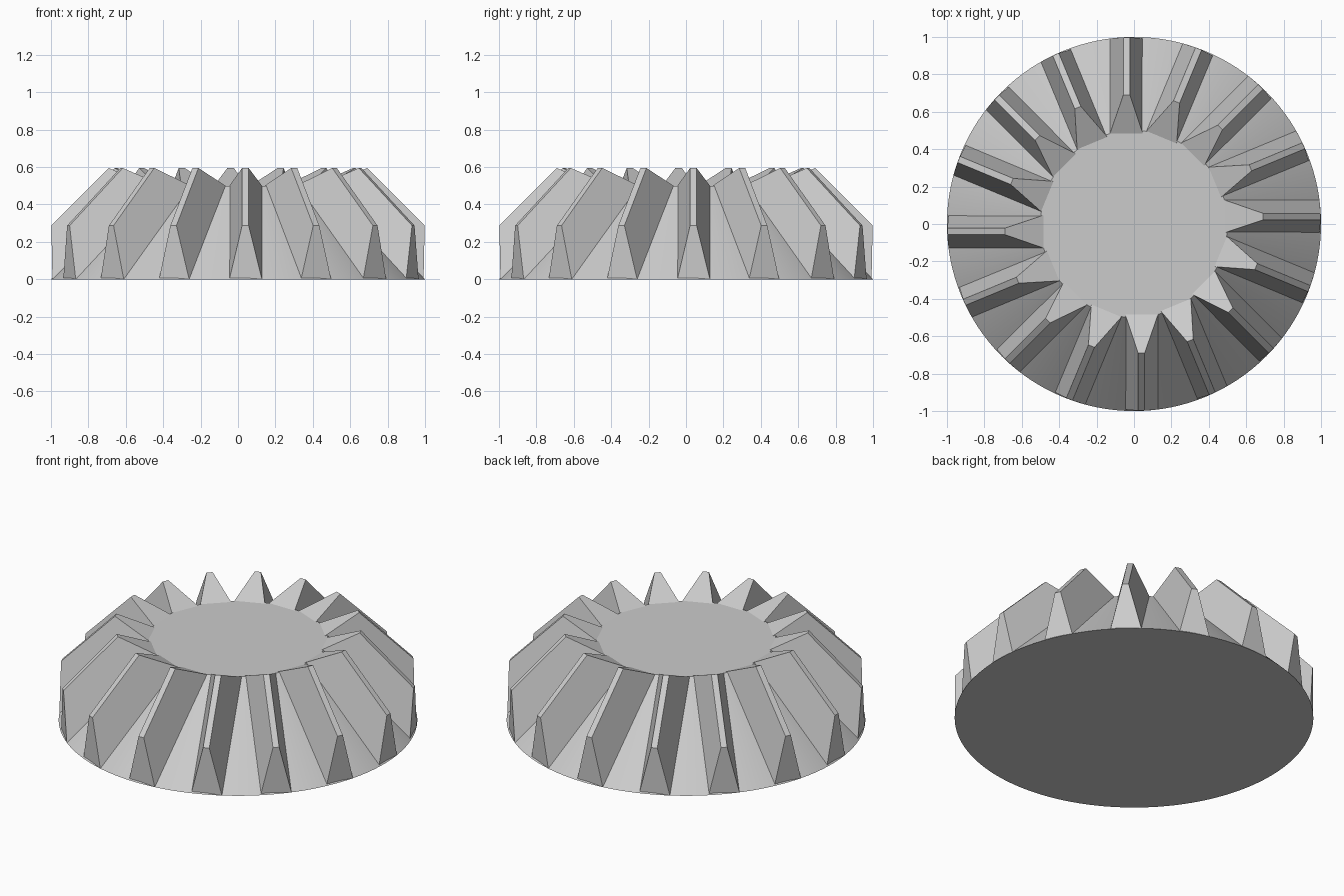
import bpy, bmesh, math
from mathutils import Matrix

default_cube = bpy.data.objects.get("Cube")
if default_cube:
    bpy.data.objects.remove(default_cube, do_unlink=True)

TEETH = 16
GREY = (0.6, 0.6, 0.6, 1.0)

metal = bpy.data.materials.new("plain_grey")
metal.use_nodes = True
metal.diffuse_color = GREY
metal.node_tree.nodes["Principled BSDF"].inputs["Base Color"].default_value = GREY

# Gear body: truncated cone with a flat top and base
bpy.ops.mesh.primitive_cone_add(vertices=128, radius1=1.0, radius2=0.5,
                                depth=0.5, location=(0, 0, 0.25))
body = bpy.context.object
body.name = "gear_body"
body.data.materials.append(metal)
bpy.ops.object.shade_smooth_by_angle(angle=math.radians(30))

# Tooth sections from the rim inwards: left x, right x, y, z
SECTIONS = [
    (-0.046, 0.128, -0.992, 0.0),     # outer foot
    (0.022, 0.057, -0.998, 0.287),    # outer end of the land
    (0.022, 0.057, -0.69, 0.595),     # inner end of the land
    (-0.046, 0.128, -0.485, 0.5),     # inner foot
    (-0.046, 0.128, -0.6, 0.02),      # root buried in the body
]


def add_tooth(bm, angle):
    turn = Matrix.Rotation(angle, 4, "Z")
    left, right = [], []
    for x0, x1, y, z in SECTIONS:
        left.append(bm.verts.new(turn @ Matrix.Translation((x0, y, z)).translation))
        right.append(bm.verts.new(turn @ Matrix.Translation((x1, y, z)).translation))
    count = len(SECTIONS)
    for i in range(count):
        j = (i + 1) % count
        bm.faces.new((left[i], right[i], right[j], left[j]))
    # Flanks, with a skirt that closes the gap to the cone
    for side in (left, right):
        bm.faces.new(side[:4])
        bm.faces.new((side[0], side[3], side[4]))


bm = bmesh.new()
for n in range(TEETH):
    add_tooth(bm, n * math.tau / TEETH)
bmesh.ops.recalc_face_normals(bm, faces=bm.faces)
mesh = bpy.data.meshes.new("gear_teeth")
bm.to_mesh(mesh)
bm.free()
mesh.materials.append(metal)
teeth = bpy.data.objects.new("gear_teeth", mesh)
bpy.context.collection.objects.link(teeth)
